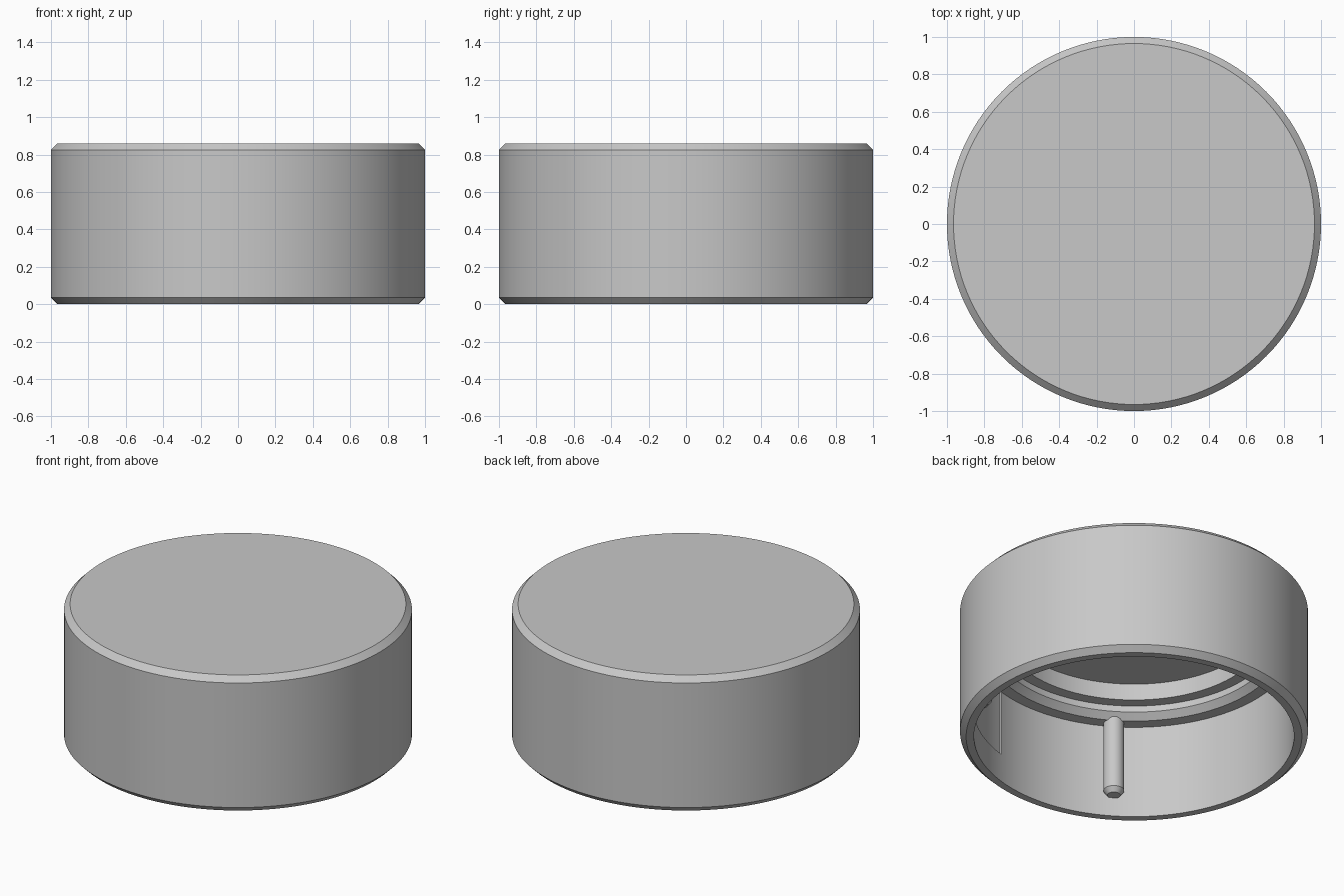
import bpy, bmesh
from math import radians, cos, sin

cube = bpy.data.objects.get("Cube")
if cube:
    bpy.data.objects.remove(cube, do_unlink=True)

# Single plain grey finish
grey = bpy.data.materials.new("satin_grey")
grey.use_nodes = True
colour = (0.58, 0.58, 0.58, 1)
grey.diffuse_color = colour
grey.node_tree.nodes["Principled BSDF"].inputs["Base Color"].default_value = colour


def lathe(name, profile, start=0, sweep=360, steps=128, at=(0, 0)):
    """Sweep a closed (radius, height) profile about a vertical axis."""
    bm = bmesh.new()
    full = sweep == 360
    rings = []
    for i in range(steps if full else steps + 1):
        a = radians(start + sweep * i / steps)
        rings.append([bm.verts.new((r * cos(a), r * sin(a), z)) for r, z in profile])
    n = len(profile)
    for i in range(steps):
        a, b = rings[i], rings[(i + 1) % len(rings)]
        for j in range(n):
            k = (j + 1) % n
            if profile[j][0] or profile[k][0]:
                bm.faces.new((a[j], a[k], b[k], b[j]))
    if not full:
        bm.faces.new(rings[0])
        bm.faces.new(rings[-1])
    bmesh.ops.remove_doubles(bm, verts=bm.verts, dist=1e-5)
    bmesh.ops.dissolve_degenerate(bm, edges=bm.edges, dist=1e-6)
    bmesh.ops.recalc_face_normals(bm, faces=bm.faces)
    mesh = bpy.data.meshes.new(name)
    bm.to_mesh(mesh)
    bm.free()
    mesh.materials.append(grey)
    ob = bpy.data.objects.new(name, mesh)
    ob.location = (at[0], at[1], 0)
    bpy.context.collection.objects.link(ob)
    return ob


def smooth(ob):
    bpy.ops.object.select_all(action="DESELECT")
    ob.select_set(True)
    bpy.context.view_layer.objects.active = ob
    bpy.ops.object.shade_smooth_by_angle(angle=radians(30))


def pin(name, radius, angle, bottom, top):
    """Round pin with a chamfered lower tip, placed by polar position."""
    a = radians(angle)
    ob = lathe(name, [(0, bottom), (0.038, bottom), (0.06, bottom + 0.03),
                      (0.06, top), (0, top)], steps=32,
               at=(radius * cos(a), radius * sin(a)))
    smooth(ob)


TOP, CEILING, LEDGE, WALL = 0.86, 0.775, 0.592, 0.92

# Hollow cap, open underneath, with chamfered outer edges
cap = lathe("cap_shell", [(0, TOP), (0.965, TOP), (1, TOP - 0.035), (1, 0.035),
                          (0.965, 0), (WALL, 0), (WALL, CEILING), (0, CEILING)])

# Shallow recess in the inner wall
cutter = lathe("recess_cutter", [(0.88, 0.18), (0.93, 0.18), (0.93, LEDGE), (0.88, LEDGE)],
               start=-74, sweep=48.7, steps=24)
cutter.hide_render = True
cut = cap.modifiers.new("recess", "BOOLEAN")
cut.operation = "DIFFERENCE"
cut.solver = "EXACT"
cut.object = cutter
bpy.context.view_layer.objects.active = cap
bpy.ops.object.modifier_apply(modifier=cut.name)
bpy.data.objects.remove(cutter, do_unlink=True)
smooth(cap)

# Stepped collar under the ceiling, split by one narrow slot
slot_angle, slot_half = -49.6, 2.6
collar = lathe("stepped_collar",
               [(0.74, CEILING + 0.02), (0.74, 0.67), (0.81, 0.67), (0.81, 0.63),
                (0.848, LEDGE), (0.94, LEDGE), (0.94, CEILING + 0.02)],
               start=slot_angle + slot_half, sweep=360 - 2 * slot_half, steps=126)
smooth(collar)

# Long pins along the wall
for i, angle in enumerate((-30, 19.5, -122.5)):
    pin(f"wall_pin_{i + 1}", 0.89, angle, 0.12, LEDGE + 0.05)

# Short pins on the collar step and near the middle of the ceiling
pin("step_pin", 0.78, -30, 0.577, 0.69)
pin("ceiling_pin", 0.1, -65, 0.59, CEILING + 0.02)
